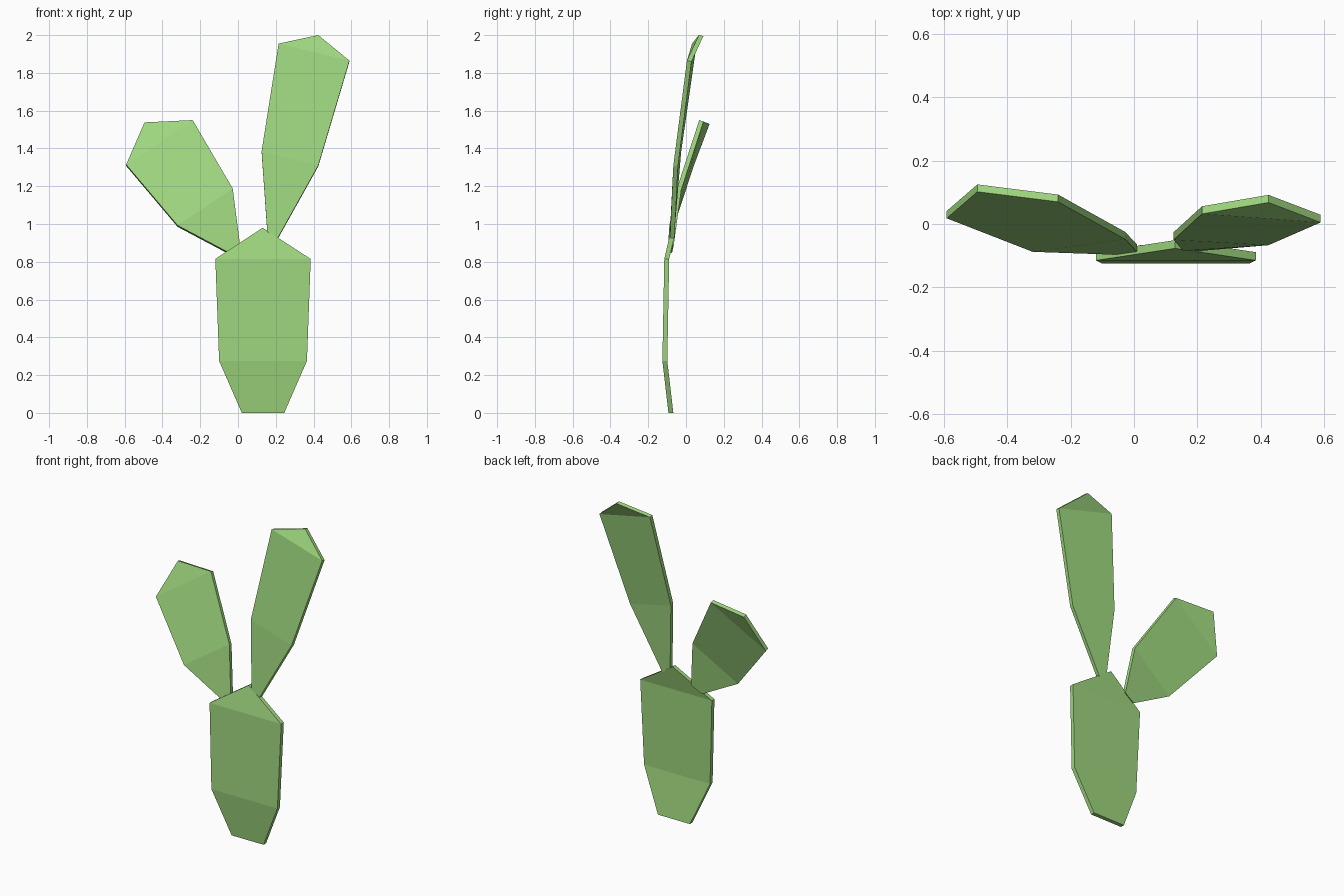
import bpy, bmesh
from mathutils import Vector

if "Cube" in bpy.data.objects:
    bpy.data.objects.remove(bpy.data.objects["Cube"])

green = bpy.data.materials.new("cactus_green")
green.diffuse_color = (0.342, 0.672, 0.209, 1)
green.use_nodes = True
green.node_tree.nodes["Principled BSDF"].inputs["Base Color"].default_value = green.diffuse_color


def pad(name, rows, apex, back):
    """Flat cactus pad: left/right point pairs from bottom up, closed by an apex."""
    bm = bmesh.new()
    layers = []
    for shift in (Vector((0, 0, 0)), Vector(back)):
        pairs = [[bm.verts.new(Vector(p) + shift) for p in row] for row in rows]
        tip = bm.verts.new(Vector(apex) + shift)
        for (a, b), (c, d) in zip(pairs, pairs[1:]):
            bm.faces.new((a, b, d, c))
        bm.faces.new((*pairs[-1], tip))
        layers.append([p[1] for p in pairs] + [tip] + [p[0] for p in reversed(pairs)])
    # rim joining the front and back outlines
    f, b = layers
    for i in range(len(f)):
        j = (i + 1) % len(f)
        bm.faces.new((f[i], f[j], b[j], b[i]))
    bmesh.ops.recalc_face_normals(bm, faces=bm.faces)
    mesh = bpy.data.meshes.new(name)
    bm.to_mesh(mesh)
    bm.free()
    mesh.materials.append(green)
    bpy.context.collection.objects.link(bpy.data.objects.new(name, mesh))


# Large base pad
pad("base_pad",
    [((0.02, -0.093, 0), (0.245, -0.093, 0)),
     ((-0.10, -0.125, 0.275), (0.365, -0.125, 0.275)),
     ((-0.12, -0.115, 0.815), (0.385, -0.115, 0.815))],
    (0.13, -0.077, 0.98), (0, 0.026, 0))

# Tall pad on the right
pad("tall_right_pad",
    [((0.155, -0.085, 0.96), (0.21, -0.085, 0.925)),
     ((0.125, -0.05, 1.385), (0.425, -0.067, 1.31)),
     ((0.215, 0.032, 1.955), (0.59, 0.005, 1.865))],
    (0.425, 0.068, 2.0), (0, 0.024, -0.005))

# Short pad on the left
pad("short_left_pad",
    [((-0.06, -0.097, 0.855), (0.01, -0.088, 0.895)),
     ((-0.32, -0.088, 0.993), (-0.028, -0.048, 1.188)),
     ((-0.592, 0.018, 1.315), (-0.24, 0.07, 1.55))],
    (-0.495, 0.102, 1.538), (0, 0.023, -0.008))
